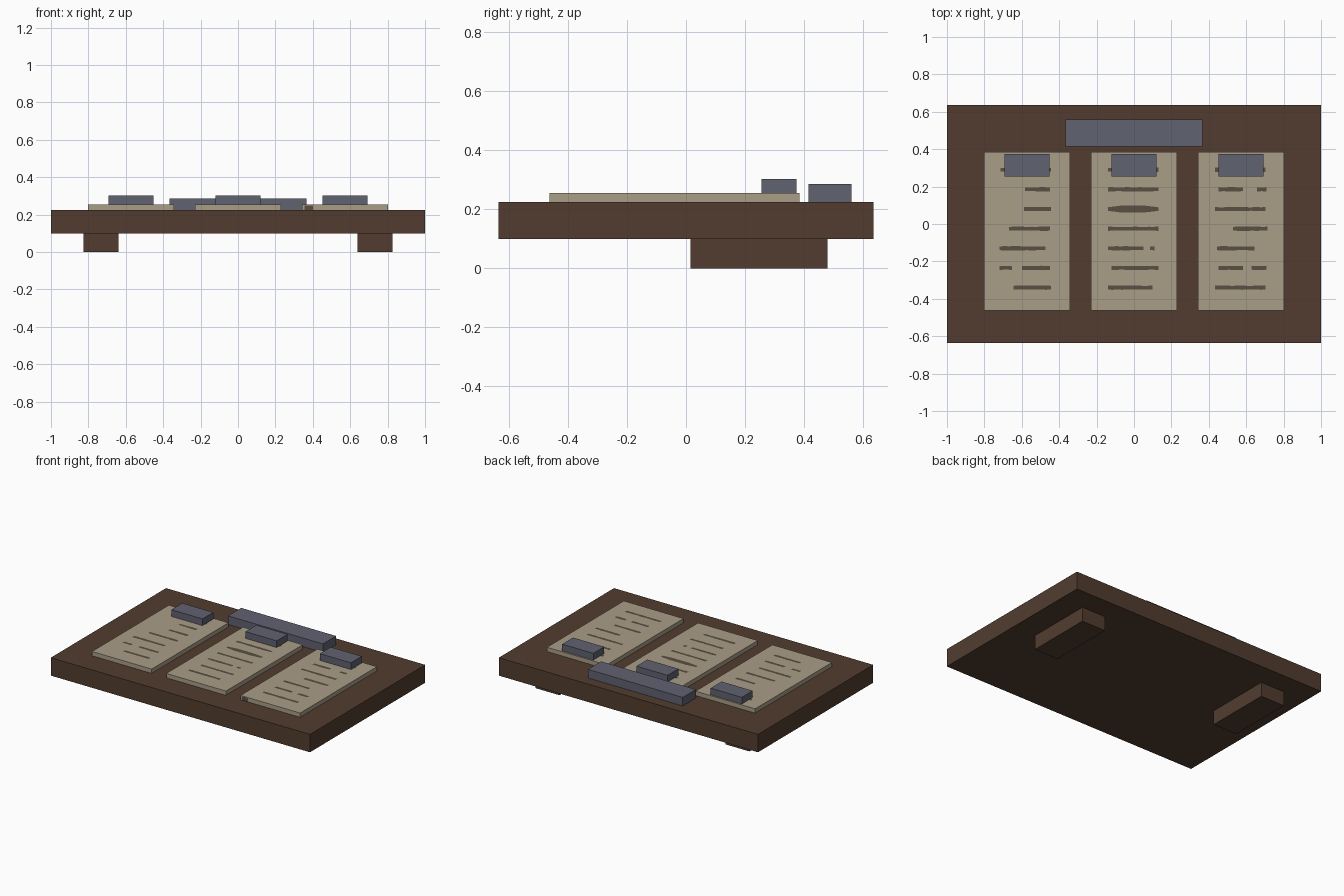
import bpy
import bmesh
import random

random.seed(4)
scene = bpy.context.scene
default_cube = bpy.data.objects.get("Cube")
if default_cube:
    bpy.data.objects.remove(default_cube, do_unlink=True)


def make_material(name, red, green, blue):
    material = bpy.data.materials.new(name)
    material.use_nodes = True
    colour = (red, green, blue, 1)
    material.diffuse_color = colour
    shader = next(n for n in material.node_tree.nodes if n.type == "BSDF_PRINCIPLED")
    shader.inputs["Base Color"].default_value = colour
    shader.inputs["Roughness"].default_value = 0.9
    return material


wood = make_material("dark brown wood", 0.085, 0.046, 0.029)
paper = make_material("aged paper", 0.40, 0.34, 0.245)
metal = make_material("blue grey metal", 0.117, 0.122, 0.160)
ink = make_material("faded ink", 0.105, 0.080, 0.054)


def finish(name, bm, material):
    bmesh.ops.recalc_face_normals(bm, faces=bm.faces)
    mesh = bpy.data.meshes.new(name)
    bm.to_mesh(mesh)
    bm.free()
    mesh.materials.append(material)
    obj = bpy.data.objects.new(name, mesh)
    scene.collection.objects.link(obj)
    return obj


def box(name, material, x_range, y_range, z_range):
    """Box spanning the given range on every axis."""
    bm = bmesh.new()
    bmesh.ops.create_cube(bm, size=1)
    spans = (x_range, y_range, z_range)
    for vert in bm.verts:
        for axis, (low, high) in enumerate(spans):
            vert.co[axis] = high if vert.co[axis] > 0 else low
    return finish(name, bm, material)


def add_ink_line(bm, start, end, y, z, swell):
    """Flat handwritten stroke with an uneven width, as a strip of quads."""
    steps = max(2, round((end - start) / 0.025))
    previous = None
    for step in range(steps + 1):
        t = step / steps
        half = 0.009 + random.uniform(0, 0.003) + swell * 4 * t * (1 - t)
        x = start + (end - start) * t
        pair = [bm.verts.new((x, y + side * half, z)) for side in (-1, 1)]
        if previous:
            bm.faces.new((previous[0], pair[0], pair[1], previous[1]))
        previous = pair


# Board and the two feet under its rear half
TOP = 0.225
SHEET_TOP = 0.255
box("board", wood, (-1, 1), (-0.635, 0.635), (0.1, TOP))
for side, label in ((-1, "right"), (1, "left")):
    box(label + "_foot", wood, sorted((side * 0.64, side * 0.825)),
        (0.015, 0.48), (0, 0.1))

# Header bar
box("header_bar", metal, (-0.367, 0.365), (0.415, 0.56), (TOP, 0.285))

# Written strokes as (start, end) offsets, one list per row from top to bottom
FULL = (-0.14, 0.13)
writing = {
    "right": [[FULL], [(-0.01, 0.125)], [(-0.015, 0.13)], [(-0.095, 0.125)],
              [(-0.145, 0.1)], [(-0.145, -0.08), (-0.025, 0.125)], [(-0.07, 0.13)]],
    "middle": [[FULL], [FULL], [FULL], [FULL],
               [(-0.14, 0.05), (0.085, 0.11)], [(-0.12, 0.13)], [(-0.14, 0.1)]],
    "left": [[FULL], [(-0.12, 0.01), (0.085, 0.135)], [FULL], [(-0.045, 0.14)],
             [(-0.13, 0.07)], [(-0.12, 0.01), (0.055, 0.135)], [FULL]],
}

# Three sheets, each with a clip and its writing
for column, (label, rows) in enumerate(writing.items()):
    centre = (column - 1) * 0.573
    box(label + "_sheet", paper, (centre - 0.23, centre + 0.23),
        (-0.462, 0.385), (TOP, SHEET_TOP))
    box(label + "_clip", metal, (centre - 0.12, centre + 0.12),
        (0.255, 0.375), (SHEET_TOP, 0.302))
    bm = bmesh.new()
    for row, strokes in enumerate(rows):
        swell = 0.009 if label == "middle" and row == 2 else 0
        for start, end in strokes:
            add_ink_line(bm, centre + start, centre + end,
                         0.29 - row * 0.105, SHEET_TOP + 0.001, swell)
    finish(label + "_writing", bm, ink)

# Dark smudge on the front edge of the left sheet
box("sheet_edge_smudge", ink, (0.355, 0.4), (-0.463, -0.461), (TOP, 0.25))
